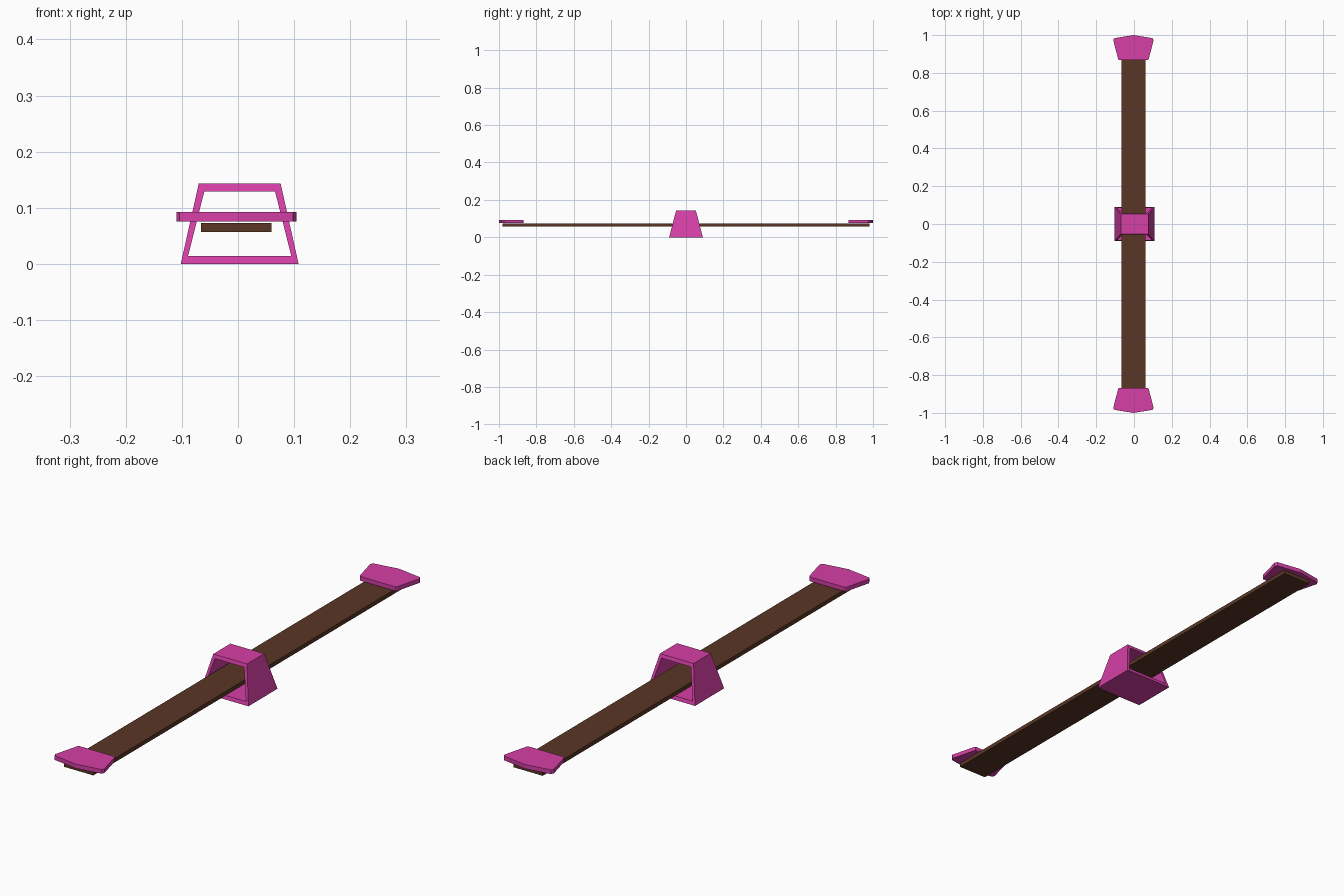
import bpy
import bmesh

if "Cube" in bpy.data.objects:
    bpy.data.objects.remove(bpy.data.objects["Cube"])


def make_material(name, color):
    mat = bpy.data.materials.new(name)
    mat.use_nodes = True
    mat.diffuse_color = color
    mat.node_tree.nodes["Principled BSDF"].inputs["Base Color"].default_value = color
    return mat


magenta = make_material("magenta paint", (0.67, 0.05, 0.385, 1))
brown = make_material("brown wood", (0.1, 0.037, 0.018, 1))


def finish(bm, name, mat):
    bmesh.ops.recalc_face_normals(bm, faces=bm.faces[:])
    mesh = bpy.data.meshes.new(name)
    bm.to_mesh(mesh)
    bm.free()
    mesh.materials.append(mat)
    obj = bpy.data.objects.new(name, mesh)
    bpy.context.collection.objects.link(obj)
    return obj


def prism(name, outline, z0, z1, mat):
    bm = bmesh.new()
    base = bm.faces.new([bm.verts.new((x, y, z0)) for x, y in outline])
    top = bmesh.ops.extrude_face_region(bm, geom=[base])["geom"]
    verts = [v for v in top if isinstance(v, bmesh.types.BMVert)]
    bmesh.ops.translate(bm, verts=verts, vec=(0, 0, z1 - z0))
    return finish(bm, name, mat)


# Long plank
plank_x = -0.003
prism("plank", [(plank_x + sx * 0.063, sy * 0.98)
                for sx, sy in ((-1, -1), (1, -1), (1, 1), (-1, 1))],
      0.057, 0.073, brown)

# Flared seat pads with clipped outer corners and a pointed outer edge
half = [(0.077, 0.868), (0.081, 0.873), (0.107, 0.974), (0.101, 0.984)]
for label, side in (("front", -1), ("back", 1)):
    right = [(plank_x + x, side * y) for x, y in half]
    left = [(plank_x - x, side * y) for x, y in reversed(half)]
    prism(label + "_seat", right + [(plank_x, side)] + left, 0.0755, 0.092, magenta)

# Tapered hollow support, open at front and back
height = 0.143
support_x = 0.003


def loop(bm, side, bottom, top, z0, z1):
    verts = []
    for x, z in ((-bottom, z0), (bottom, z0), (top, z1), (-top, z1)):
        depth = 0.09 - 0.037 * z / height
        verts.append(bm.verts.new((support_x + x, side * depth, z)))
    return verts


bm = bmesh.new()
loops = [loop(bm, side, *size) for side, size in (
    (-1, (0.105, 0.073, 0, height)), (1, (0.105, 0.073, 0, height)),
    (1, (0.092, 0.063, 0.014, 0.129)), (-1, (0.092, 0.063, 0.014, 0.129)))]
for k in range(4):
    a, b = loops[k], loops[(k + 1) % 4]
    for i in range(4):
        j = (i + 1) % 4
        bm.faces.new((a[i], a[j], b[j], b[i]))
finish(bm, "support_frame", magenta)
